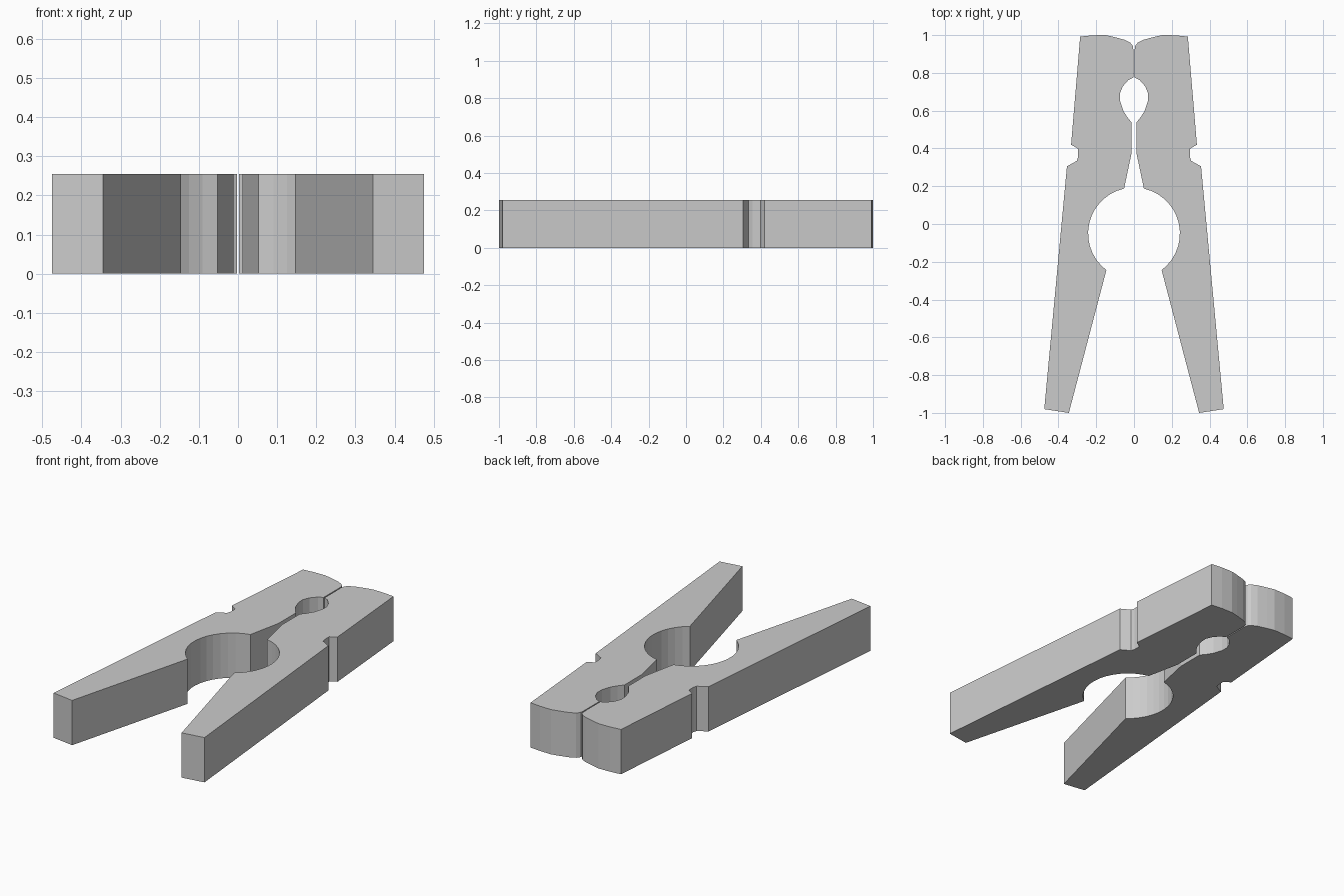
import bpy, bmesh, math

cube = bpy.data.objects.get("Cube")
if cube:
    bpy.data.objects.remove(cube, do_unlink=True)

THICKNESS = 0.255

grey = bpy.data.materials.new("plain_grey")
grey.use_nodes = True
colour = (0.6, 0.6, 0.6, 1)
grey.diffuse_color = colour
grey.node_tree.nodes["Principled BSDF"].inputs["Base Color"].default_value = colour


def arc(cx, cy, r, start, end, steps):
    """Points on a circle from start to end, in degrees."""
    angles = [math.radians(start + (end - start) * i / steps) for i in range(steps + 1)]
    return [(cx + r * math.cos(a), cy + r * math.sin(a)) for a in angles]


# Outline of one half, counter-clockwise from the handle tip
handle = [(0.345, -1.0), (0.475, -0.98)]
spring_notch = [(0.355, 0.305), (0.302, 0.335), (0.296, 0.355),
                (0.296, 0.398), (0.333, 0.42)]
jaw_tip = [(0.285, 0.992), (0.22, 0.999), (0.15, 1.0), (0.105, 0.99),
           (0.05, 0.975), (0.02, 0.96), (0.007, 0.945), (0.003, 0.92)]
small_grip = [(0.003, 0.775), (0.03, 0.762), (0.06, 0.728), (0.075, 0.69),
              (0.073, 0.65), (0.057, 0.6), (0.035, 0.565), (0.012, 0.537)]
throat = [(0.012, 0.38)]
large_grip = arc(0, -0.05, 0.243, 77.5, -53, 14)
outline = handle + spring_notch + jaw_tip + small_grip + throat + large_grip


def clip_half(name, side):
    """Extrude the outline into a solid half; side is +1 or -1 in x."""
    bm = bmesh.new()
    face = bm.faces.new([bm.verts.new((side * x, y, 0)) for x, y in outline])
    top = bmesh.ops.extrude_face_region(bm, geom=[face], use_keep_orig=True)
    verts = [v for v in top["geom"] if isinstance(v, bmesh.types.BMVert)]
    bmesh.ops.translate(bm, verts=verts, vec=(0, 0, THICKNESS))
    bmesh.ops.recalc_face_normals(bm, faces=bm.faces)
    mesh = bpy.data.meshes.new(name)
    bm.to_mesh(mesh)
    bm.free()
    mesh.materials.append(grey)
    bpy.context.collection.objects.link(bpy.data.objects.new(name, mesh))


clip_half("left_clip_half", 1)
clip_half("right_clip_half", -1)
